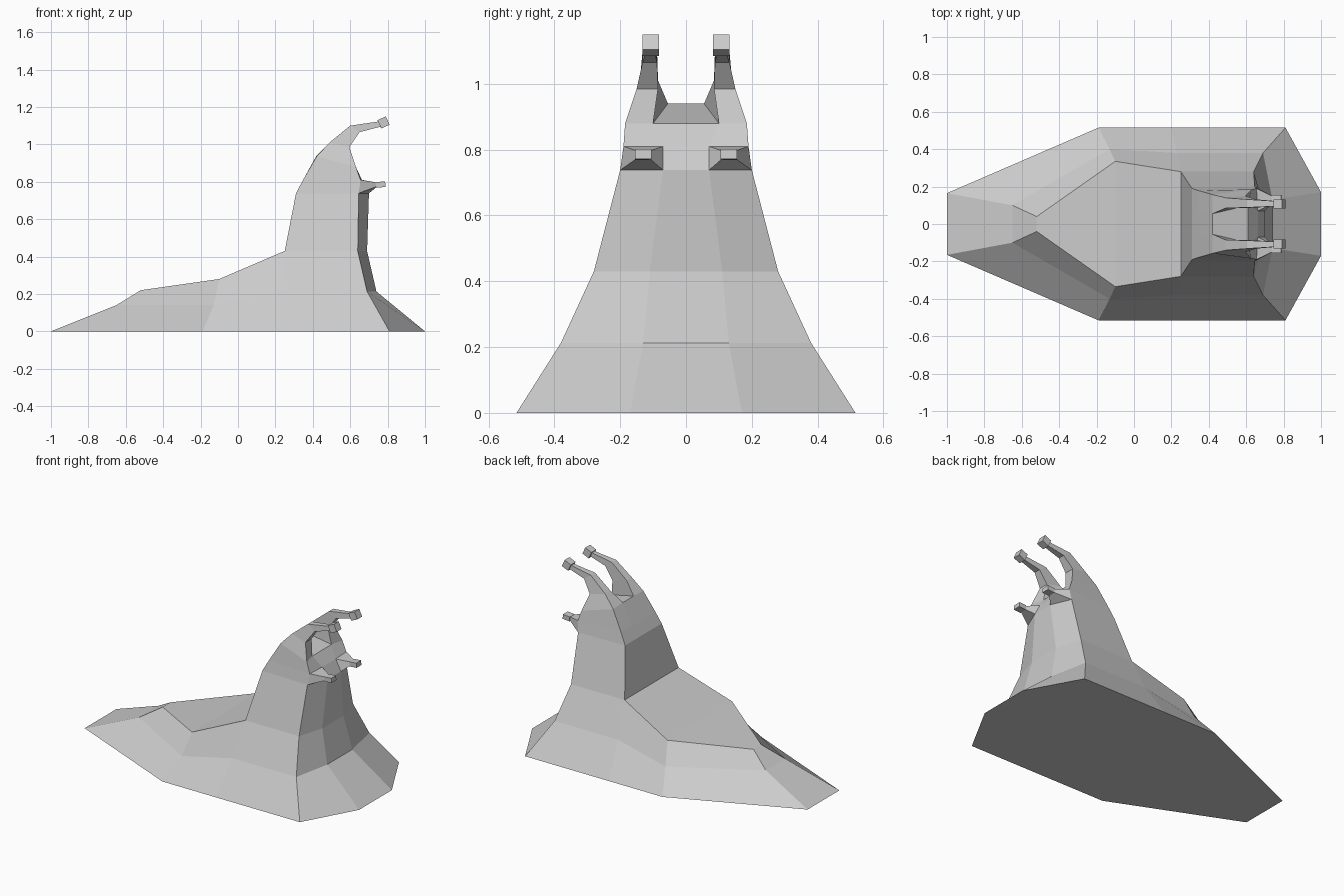
import bpy
import bmesh
from math import radians
from mathutils import Matrix, Vector

default_cube = bpy.data.objects.get("Cube")
if default_cube:
    bpy.data.objects.remove(default_cube, do_unlink=True)

# Single grey colour
grey = bpy.data.materials.new("plain grey")
grey.use_nodes = True
colour = (0.6, 0.6, 0.6, 1)
grey.diffuse_color = colour
grey.node_tree.nodes["Principled BSDF"].inputs["Base Color"].default_value = colour


def finish(bm, name, mirrored=False):
    """Turn the bmesh into a flat shaded object, optionally mirrored across y."""
    bmesh.ops.remove_doubles(bm, verts=bm.verts, dist=0.0005)
    bmesh.ops.recalc_face_normals(bm, faces=bm.faces)
    mesh = bpy.data.meshes.new(name)
    bm.to_mesh(mesh)
    bm.free()
    mesh.materials.append(grey)
    obj = bpy.data.objects.new(name, mesh)
    bpy.context.collection.objects.link(obj)
    if mirrored:
        mirror = obj.modifiers.new("Mirror", "MIRROR")
        mirror.use_axis = (False, True, False)
        mirror.use_mirror_merge = False
    return obj


def loft(bm, rings):
    """Join closed rings with quads and return the vertex rings."""
    rows = [[bm.verts.new(p) for p in ring] for ring in rings]
    for low, high in zip(rows, rows[1:]):
        for i in range(len(low)):
            j = (i + 1) % len(low)
            bm.faces.new((low[i], low[j], high[j], high[i]))
    return rows


def both_sides(half):
    """Complete a half ring with its reflection across y."""
    return half + [(x, -y, z) for x, y, z in reversed(half)]


def level(z, *points):
    return [(x, y, z) for x, y in points]


def block(bm, size, centre, pitch=0):
    matrix = (Matrix.Translation(centre) @ Matrix.Rotation(radians(pitch), 4, "Y")
              @ Matrix.Diagonal(Vector(size)).to_4x4())
    bmesh.ops.create_cube(bm, size=1, matrix=matrix)


# Spreading foot: ground outline, middle bevel, upper rim (tail to front)
ground = level(0, (-1, .165), (-.19, .515), (.2, .515), (.81, .515), (1, .17))
bevel = (level(.14, (-.65, .1), (-.13, .4))
         + level(.213, (.23, .38), (.69, .38), (.74, .13)))
rim = ([(-.52, .04, .22), (-.1, .335, .28)]
       + level(.43, (.25, .28), (.64, .28), (.69, .11)))
bm = bmesh.new()
rows = loft(bm, [both_sides(r) for r in (ground, bevel, rim)])
bm.faces.new(rows[0])
top = rows[-1]
for i in range(4):
    bm.faces.new((top[i], top[i + 1], top[-2 - i], top[-1 - i]))
finish(bm, "foot")

# Upright neck and head: back inner, back outer, front outer, front inner
neck = level(.43, (.25, .1), (.25, .28), (.64, .28), (.69, .11))
cheek = level(.738, (.31, .07), (.31, .19), (.645, .2), (.7, .07))
brow = level(.81, (.348, .065), (.348, .178), (.655, .19), (.662, .07))
crown = [(.42, .055, .94), (.42, .157, .935), (.63, .185, .88), (.61, .1, .88)]
bm = bmesh.new()
rows = loft(bm, [both_sides(r) for r in (neck, cheek, brow, crown)])
top = rows[-1]
bm.faces.new(top[:4])
bm.faces.new(top[4:])
bm.faces.new((top[0], top[3], top[4], top[7]))
finish(bm, "neck")

# Tall curved eye stalks growing from the crown
bend = [(.49, .085, 1.01), (.49, .14, 1.01), (.595, .15, .985), (.595, .085, .985)]
arch = [(.6, .088, 1.1), (.6, .132, 1.1), (.65, .132, 1.065), (.65, .088, 1.065)]
end = [(.76, .095, 1.123), (.76, .122, 1.123), (.765, .122, 1.095), (.765, .095, 1.095)]
bm = bmesh.new()
loft(bm, [crown, bend, arch, end])
finish(bm, "eye_stalks", mirrored=True)

# Square eyes on the stalks
bm = bmesh.new()
block(bm, (.049, .05, .049), (.778, .107, 1.117), pitch=-24)
finish(bm, "eyes", mirrored=True)

# Short lower feelers tapering out of the cheeks
root = [cheek[2], cheek[3], brow[3], brow[2]]
tip = [(.745, y, z) for y, z in ((.147, .775), (.113, .775), (.113, .795), (.147, .795))]
bm = bmesh.new()
loft(bm, [root, tip])
finish(bm, "feelers", mirrored=True)

# Feeler tips
bm = bmesh.new()
block(bm, (.05, .05, .03), (.763, .13, .785), pitch=-5)
finish(bm, "feeler_tips", mirrored=True)
